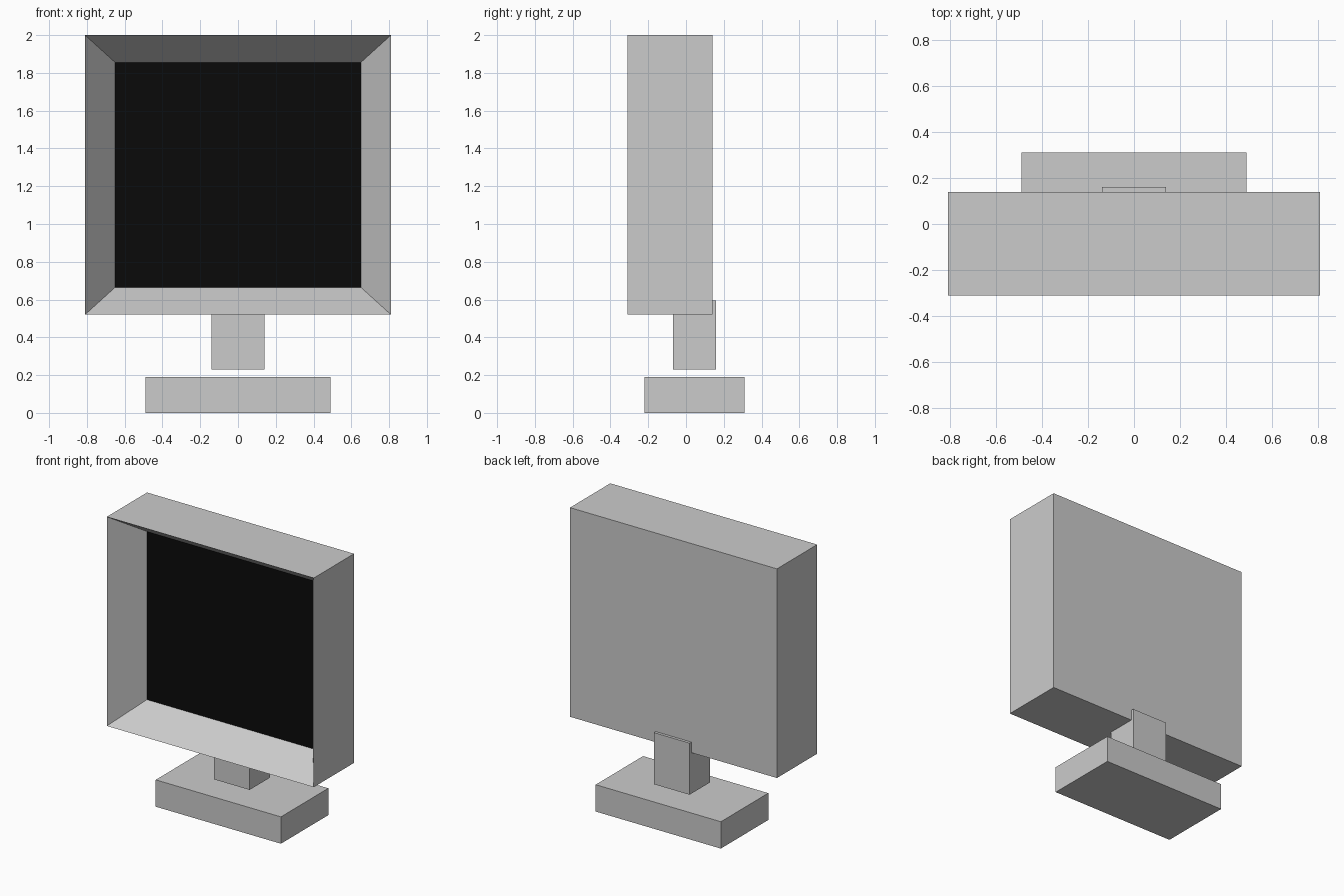
import bpy, bmesh
from mathutils import Vector

if "Cube" in bpy.data.objects:
    bpy.data.objects.remove(bpy.data.objects["Cube"])


def add_object(name, bm):
    mesh = bpy.data.meshes.new(name)
    bm.to_mesh(mesh)
    bm.free()
    obj = bpy.data.objects.new(name, mesh)
    bpy.context.collection.objects.link(obj)
    return obj


def box(lo, hi):
    bm = bmesh.new()
    bmesh.ops.create_cube(bm, size=1)
    lo, hi = Vector(lo), Vector(hi)
    for v in bm.verts:
        v.co = (lo + hi) / 2 + v.co * (hi - lo)
    return bm


SCREEN_X, SCREEN_Y, SCREEN_LOW, SCREEN_HIGH = 0.65, -0.09, 0.665, 1.855

# Housing: a box whose front face funnels inward to the screen opening
bm = box((-0.81, -0.31, 0.52), (0.81, 0.14, 2.0))
front = min(bm.faces, key=lambda f: f.calc_center_median().y)
bmesh.ops.inset_region(bm, faces=[front], thickness=0.1)
for v in front.verts:
    v.co = (SCREEN_X if v.co.x > 0 else -SCREEN_X, SCREEN_Y,
            SCREEN_HIGH if v.co.z > 1.26 else SCREEN_LOW)
bmesh.ops.delete(bm, geom=[front], context='FACES_ONLY')
add_object("housing", bm)

# Screen: black panel filling the opening, facing the front
bm = bmesh.new()
corners = [(-SCREEN_X, SCREEN_LOW), (SCREEN_X, SCREEN_LOW),
           (SCREEN_X, SCREEN_HIGH), (-SCREEN_X, SCREEN_HIGH)]
bm.faces.new([bm.verts.new((x, SCREEN_Y, z)) for x, z in corners])
screen = add_object("screen", bm)
black = bpy.data.materials.new("screen_black")
black.diffuse_color = (0.003, 0.003, 0.003, 1)
black.use_nodes = True
black.node_tree.nodes["Principled BSDF"].inputs["Base Color"].default_value = black.diffuse_color
screen.data.materials.append(black)

# Stand: neck runs up into the housing, base sits just below it
add_object("neck", box((-0.14, -0.07, 0.23), (0.14, 0.16, 0.595)))
add_object("base", box((-0.49, -0.22, 0.0), (0.49, 0.31, 0.19)))
